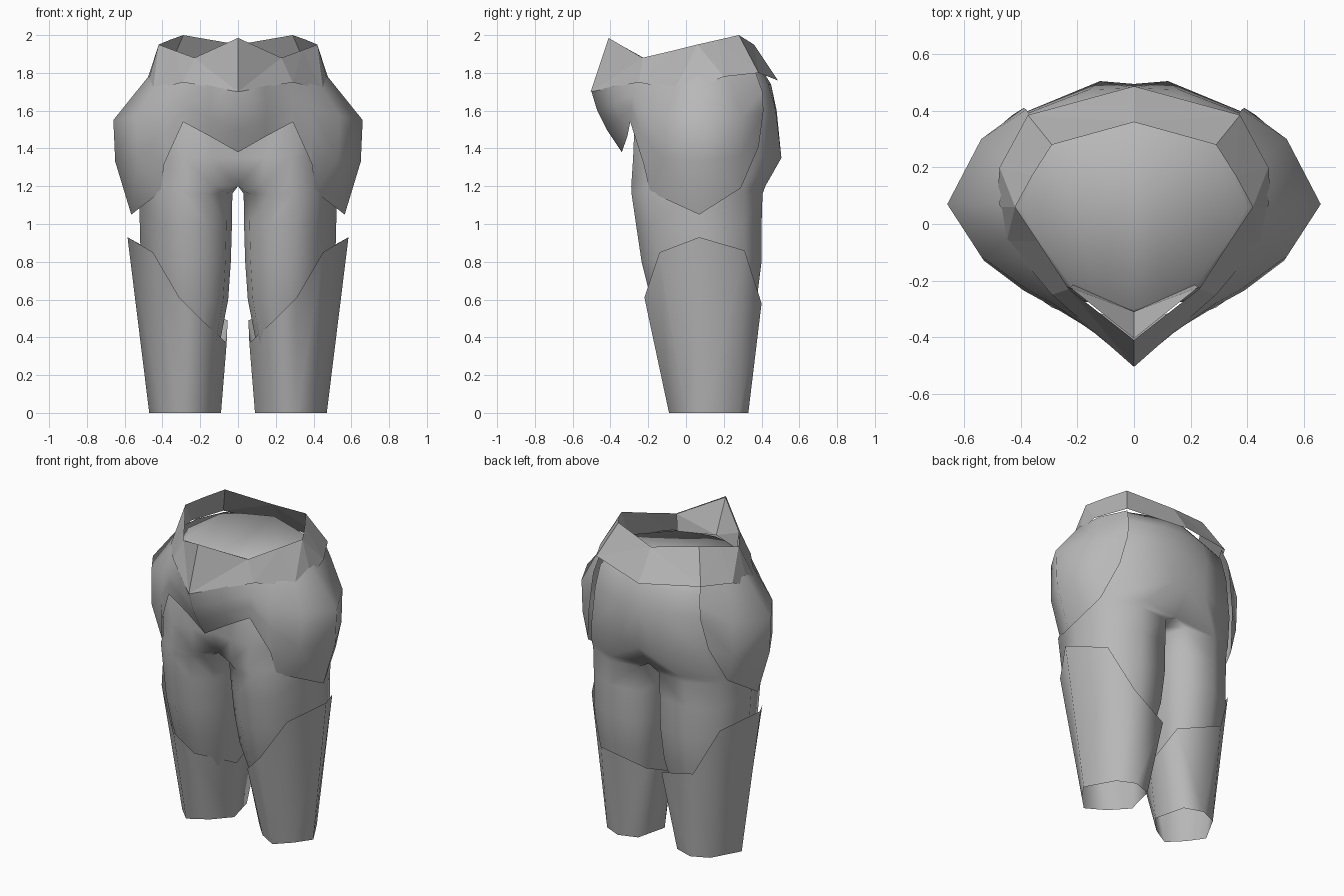
import bpy, bmesh, math

grey = bpy.data.materials.new("plain grey")
grey.diffuse_color = (0.48, 0.48, 0.48, 1)


def make(name, rows, closed=False, caps=(False, False), smooth=75):
    """Loft rows of points (a shorter row shares the leading arc), then mirror."""
    bm = bmesh.new()
    vs = [[bm.verts.new(p) for p in row] for row in rows]
    for a, b in zip(vs, vs[1:]):
        n = min(len(a), len(b))
        wrap = closed and len(a) == len(b) and n >= 8 and a[0].co.x + b[0].co.x > 0
        for i in range(n if wrap else n - 1):
            j = (i + 1) % n
            bm.faces.new((a[i], a[j], b[j], b[i]))
    if caps[0]:
        bm.faces.new(vs[0][::-1])
    if caps[1]:
        bm.faces.new(vs[-1])
    if not smooth:
        bmesh.ops.triangulate(bm, faces=[f for f in bm.faces if len(f.verts) == 4])
    bmesh.ops.recalc_face_normals(bm, faces=bm.faces)
    # the outermost face must look outward
    outer = max(bm.faces, key=lambda f: f.calc_center_median().x)
    if outer.normal.x < 0:
        bmesh.ops.reverse_faces(bm, faces=bm.faces)
    me = bpy.data.meshes.new(name)
    bm.to_mesh(me)
    bm.free()
    me.materials.append(grey)
    ob = bpy.data.objects.new(name, me)
    bpy.context.collection.objects.link(ob)
    m = ob.modifiers.new("mirror", 'MIRROR')
    m.use_clip = True
    m.merge_threshold = 0.002
    if smooth:
        bpy.ops.object.select_all(action='DESELECT')
        ob.select_set(True)
        bpy.context.view_layer.objects.active = ob
        bpy.ops.object.shade_smooth_by_angle(angle=math.radians(smooth))
    return ob


# Trousers: leg rings, then half-sections of the pelvis sharing the outer arc
section = [(-.88, -.68), (-.45, -.93), (.05, -1), (.55, -.75), (1, .03),
           (.7, .72), (0, 1), (-.82, .93), (-1, .45), (-1, -.15)]


def leg_ring(z, x0, x1, y0, y1):
    return [((x0 + x1) / 2 + u * (x1 - x0) / 2,
             (y0 + y1) / 2 + v * (y1 - y0) / 2, z) for u, v in section]


def at(z, pts):
    return [(x, y, z) for x, y in pts]


crotch = at(1.2, [(0, -.20), (.13, -.27), (.27, -.29), (.40, -.20), (.53, .07),
                  (.46, .31), (.25, .42), (0, .38), (0, .24), (0, .02)])
body = [
    leg_ring(.30, .11, .44, -.07, .30),
    leg_ring(.60, .052, .49, -.185, .375),
    leg_ring(.80, .038, .515, -.235, .40),
    leg_ring(1.0, .032, .52, -.265, .40),
    leg_ring(1.16, .03, .525, -.288, .405),
    crotch,
    at(1.35, [(0, -.25), (.14, -.275), (.28, -.28), (.40, -.20), (.55, .07),
              (.41, .385), (.12, .505), (0, .495)]),
    at(1.6, [(0, -.27), (.14, -.27), (.27, -.27), (.42, -.16), (.53, .07),
             (.38, .39), (.16, .475), (0, .48)]),
    at(1.74, [(0, -.33), (.12, -.28), (.24, -.22), (.37, -.07), (.44, .06),
              (.36, .365), (.16, .435), (0, .45)]),
    [(0, -.30, 1.765), (.12, -.27, 1.77), (.22, -.22, 1.775), (.34, -.05, 1.79),
     (.40, .06, 1.805), (.30, .285, 1.85), (.15, .33, 1.86), (0, .37, 1.87)],
]
make("trousers", body, closed=True, caps=(False, True))

# Greaves: open pointed cuffs tapering to the ankle
ankle = at(0, [(.31, -.09), (.40, .00), (.47, .10), (.37, .28),
               (.26, .33), (.14, .29), (.09, .09), (.19, -.02)])
cuff = [(.31, -.22, .61), (.45, -.14, .85), (.585, .07, .93), (.46, .31, .86),
        (.33, .40, .58), (.055, .33, .49), (.06, .07, .37), (.19, -.175, .49)]
make("greave", [ankle, cuff], closed=True)

# Hip guard: columns from centre front round to the back edge, top to bottom
hip = [
    [(0, -.50, 1.70), (0, -.47, 1.6), (0, -.42, 1.5), (0, -.34, 1.38)],
    [(.14, -.385, 1.73), (.15, -.375, 1.64), (.15, -.35, 1.56), (.15, -.31, 1.465)],
    [(.27, -.24, 1.76), (.29, -.28, 1.68), (.29, -.29, 1.61), (.29, -.295, 1.54)],
    [(.36, -.14, 1.76), (.38, -.23, 1.62), (.39, -.235, 1.48), (.39, -.225, 1.32)],
    [(.42, -.05, 1.76), (.54, -.115, 1.57), (.53, -.13, 1.35), (.41, -.19, 1.17)],
    [(.475, .07, 1.78), (.66, .07, 1.55), (.65, .07, 1.33), (.565, .07, 1.05)],
    [(.45, .22, 1.79), (.54, .30, 1.57), (.54, .29, 1.36), (.50, .29, 1.19)],
    [(.36, .37, 1.80), (.38, .405, 1.7), (.39, .41, 1.6), (.43, .385, 1.41)],
]
make("hip_guard", hip)

# Belt: faceted flaring band with raised points and a steep lining
belt_top = [(0, -.41, 1.985), (.23, -.23, 1.88), (.34, -.06, 1.92), (.42, .06, 1.95),
            (.36, .17, 1.975), (.29, .28, 2.0), (0, .36, 1.95)]
belt_low = [(0, -.505, 1.70), (.29, -.25, 1.75), (.45, -.06, 1.71), (.485, .06, 1.72),
            (.475, .20, 1.78), (.375, .385, 1.80), (0, .487, 1.76)]
make("belt", [belt_low, belt_top], smooth=0)
# Front lining of the belt peak
make("belt_lining", [[(0, -.405, 1.98), (.225, -.225, 1.88)],
                     [(0, -.31, 1.77), (.215, -.215, 1.775)]], smooth=0)
